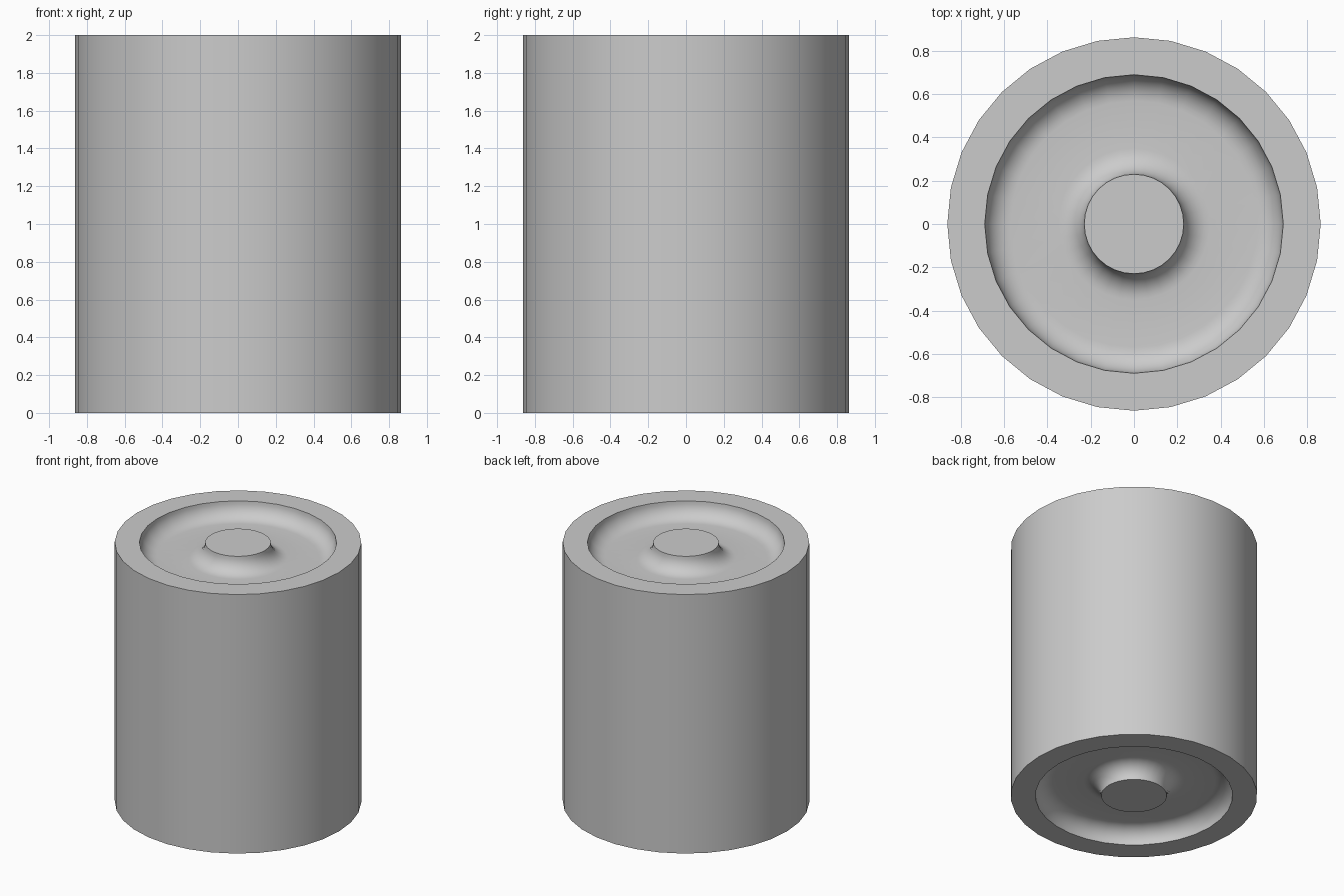
import bpy
import bmesh
from math import pi, sin, cos, radians
from mathutils import Vector

if "Cube" in bpy.data.objects:
    bpy.data.objects.remove(bpy.data.objects["Cube"], do_unlink=True)

HEIGHT = 2.0
OUTER_R, RIM_R, BOSS_R = 0.863, 0.69, 0.23
FILLET = 0.12
SIDES, STEPS = 32, 8

# Plain grey
grey = bpy.data.materials.new("plain grey")
grey.use_nodes = True
colour = (0.6, 0.6, 0.6, 1)
grey.diffuse_color = colour
grey.node_tree.nodes["Principled BSDF"].inputs["Base Color"].default_value = colour


def cap_profile():
    """Radius and depth from the centre of a cap to its outer edge."""
    arc = [i / STEPS * pi / 2 for i in range(STEPS + 1)]
    boss = [(BOSS_R + FILLET * (1 - cos(a)), FILLET * sin(a)) for a in arc]
    rim = [(RIM_R - FILLET * (1 - cos(a)), FILLET * sin(a)) for a in reversed(arc)]
    return [(0, 0)] + boss + rim + [(OUTER_R, 0)]


# Cylinder with a filleted ring groove in both ends
cap = cap_profile()
profile = [(r, HEIGHT - d) for r, d in cap] + [(r, d) for r, d in reversed(cap)]

bm = bmesh.new()
verts = [bm.verts.new((r, 0, z)) for r, z in profile]
edges = [bm.edges.new(pair) for pair in zip(verts, verts[1:])]
bmesh.ops.spin(bm, geom=verts + edges, cent=Vector(), axis=(0, 0, 1),
               angle=2 * pi, steps=SIDES, use_merge=True)
bmesh.ops.remove_doubles(bm, verts=bm.verts, dist=0.0001)
bmesh.ops.recalc_face_normals(bm, faces=bm.faces)

mesh = bpy.data.meshes.new("grooved_cylinder")
bm.to_mesh(mesh)
bm.free()
mesh.materials.append(grey)
body = bpy.data.objects.new("grooved_cylinder", mesh)
bpy.context.collection.objects.link(body)

bpy.ops.object.select_all(action="DESELECT")
body.select_set(True)
bpy.context.view_layer.objects.active = body
bpy.ops.object.shade_smooth_by_angle(angle=radians(30))
